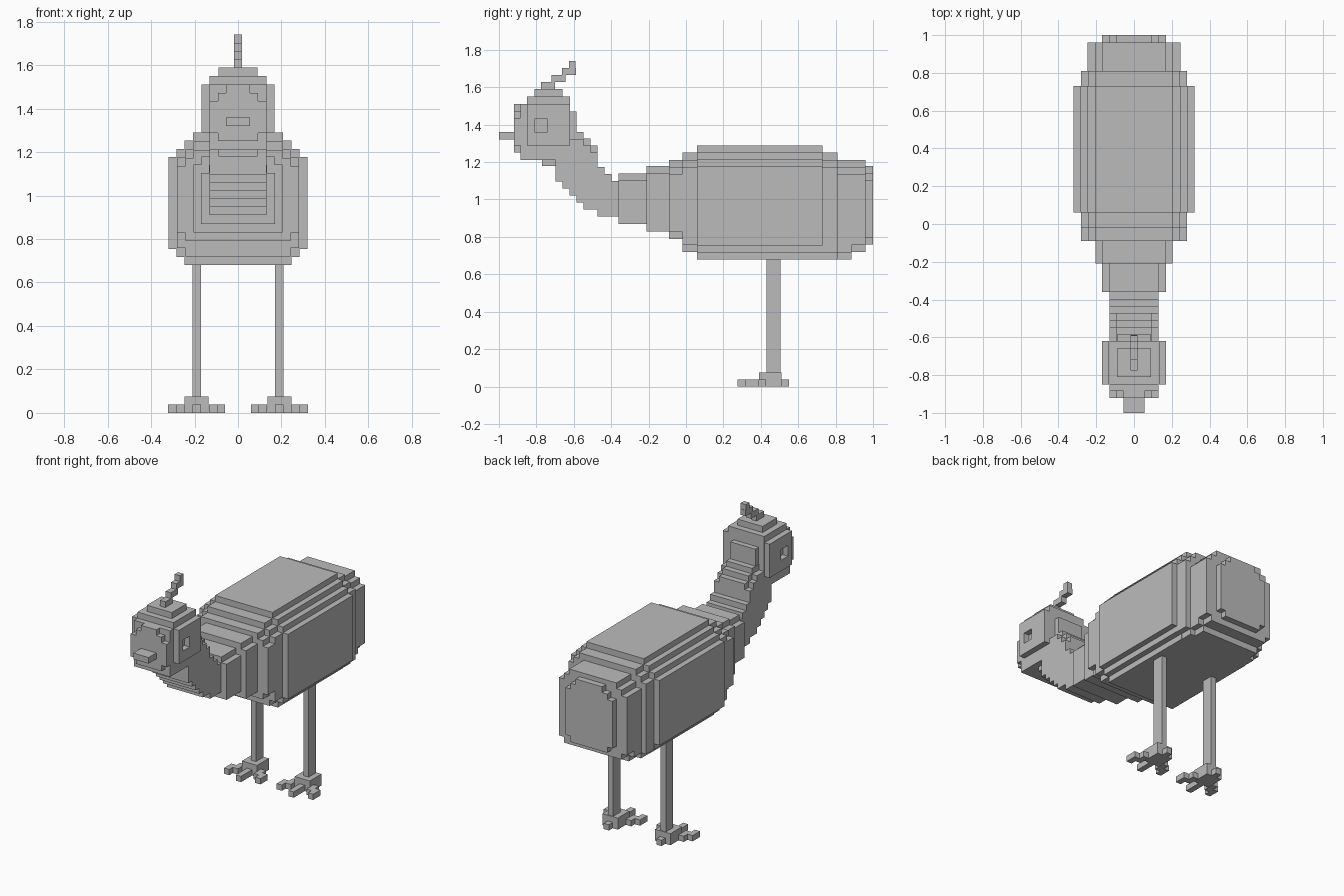
import bpy
import bmesh

STEP = 0.0375  # size of one stair step

default = bpy.data.objects.get("Cube")
if default:
    bpy.data.objects.remove(default, do_unlink=True)

grey = bpy.data.materials.new("plain grey")
grey.use_nodes = True
colour = (0.5, 0.5, 0.5, 1)
grey.diffuse_color = colour
grey.node_tree.nodes["Principled BSDF"].inputs["Base Color"].default_value = colour


def block(part, front, back, half, low, top, corner=0, middle=0):
    """Block with stair-stepped upper corners, and one step fewer on the lower corners."""
    lower = max(0, corner - 1)
    right = []
    for k in range(lower, -1, -1):
        x, z = half - k * STEP, low + (lower - k) * STEP
        right.append((x, z))
        if k:
            right.append((x, z + STEP))
    for k in range(corner + 1):
        x, z = half - k * STEP, top - (corner - k) * STEP
        if k:
            right.append((x, z - STEP))
        right.append((x, z))
    outline = right + [(-x, z) for x, z in reversed(right)]
    face = part.faces.new([part.verts.new((middle + x, front, z)) for x, z in outline])
    moved = bmesh.ops.extrude_face_region(part, geom=[face], use_keep_orig=True)["geom"]
    bmesh.ops.translate(part, vec=(0, back - front, 0),
                        verts=[v for v in moved if isinstance(v, bmesh.types.BMVert)])


def finish(name, part):
    bmesh.ops.recalc_face_normals(part, faces=part.faces)
    mesh = bpy.data.meshes.new(name)
    part.to_mesh(mesh)
    part.free()
    mesh.materials.append(grey)
    bpy.context.collection.objects.link(bpy.data.objects.new(name, mesh))


# Body, stepping in towards the chest and the rump
body = bmesh.new()
block(body, front=-.09, back=-.02, half=.28, low=.79, top=1.21, corner=2)
block(body, front=-.02, back=.06, half=.28, low=.72, top=1.25, corner=2)
block(body, front=.06, back=.73, half=.32, low=.68, top=1.29, corner=3)
block(body, front=.73, back=.81, half=.28, low=.68, top=1.25, corner=2)
finish("body", body)

# Rounded rear end
rump = bmesh.new()
block(rump, front=.81, back=.885, half=.245, low=.68, top=1.21, corner=2)
block(rump, front=.885, back=.96, half=.245, low=.72, top=1.21, corner=2)
block(rump, front=.96, back=1, half=.17, low=.76, top=1.18, corner=2)
finish("rump", rump)

# Neck: two collars, then columns climbing towards the head
neck = bmesh.new()
block(neck, front=-.21, back=-.09, half=.205, low=.83, top=1.18, corner=1)
block(neck, front=-.36, back=-.21, half=.17, low=.87, top=1.14, corner=1)
for i in range(9):
    back = -.36 - i * STEP
    rise = i + 2 if i > 2 else i
    block(neck, front=back - STEP, back=back, half=.13,
          low=.91 + STEP * max(i > 2, i - 3),
          top=min(1.1 + STEP * rise, 1.36), corner=int(i > 2))
finish("neck", neck)

# Head core, face, crown, nape and chin
head = bmesh.new()
block(head, front=-.885, back=-.62, half=.13, low=1.21, top=1.51)
block(head, front=-.92, back=-.885, half=.13, low=1.25, top=1.51, corner=2)
block(head, front=-.85, back=-.62, half=.13, low=1.51, top=1.55)
block(head, front=-.81, back=-.66, half=.09, low=1.55, top=1.59)
block(head, front=-.62, back=-.585, half=.09, low=1.25, top=1.47)
block(head, front=-.77, back=-.66, half=.09, low=1.18, top=1.21)
finish("head", head)

# Raised cheeks framing a sunken eye
for side, label in ((1, "left"), (-1, "right")):
    cheek = bmesh.new()
    place = {"half": STEP / 2, "middle": side * .15}
    block(cheek, front=-.85, back=-.81, low=1.29, top=1.51, **place)
    block(cheek, front=-.74, back=-.62, low=1.29, top=1.51, **place)
    block(cheek, front=-.81, back=-.74, low=1.29, top=1.36, **place)
    block(cheek, front=-.81, back=-.74, low=1.43, top=1.51, **place)
    finish(label + "_eye_frame", cheek)

beak = bmesh.new()
block(beak, front=-1, back=-.92, half=.055, low=1.32, top=1.36)
finish("beak", beak)

# Crest stepping up and back to a raised tip
crest = bmesh.new()
for i in range(3):
    front = -.775 + i * 1.5 * STEP
    low = 1.59 + i * STEP
    block(crest, front=front, back=front + 2 * STEP, half=STEP / 2, low=low, top=low + STEP)
block(crest, front=-.625, back=-.59, half=STEP / 2, low=1.665, top=1.74)
finish("crest", crest)

# Legs, and feet with a straight toe, two splayed toes and a heel toe
for side, label in ((1, "left"), (-1, "right")):
    hip = side * .19
    leg = bmesh.new()
    block(leg, front=.43, back=.505, half=STEP / 2, low=2 * STEP, top=.7, middle=hip)
    finish(label + "_leg", leg)

    foot = bmesh.new()
    block(foot, front=.39, back=.51, half=.055, low=0, top=2 * STEP, middle=hip)
    toe = {"half": STEP / 2, "low": 0, "top": STEP}
    block(foot, front=.275, back=.39, middle=hip, **toe)
    block(foot, front=.51, back=.55, middle=hip, **toe)
    for spread in (1, -1):
        for reach in (1, 2):
            front = .39 - reach * STEP
            block(foot, front=front, back=front + 2 * STEP,
                  middle=hip + spread * STEP * (reach + 1), **toe)
    finish(label + "_foot", foot)
